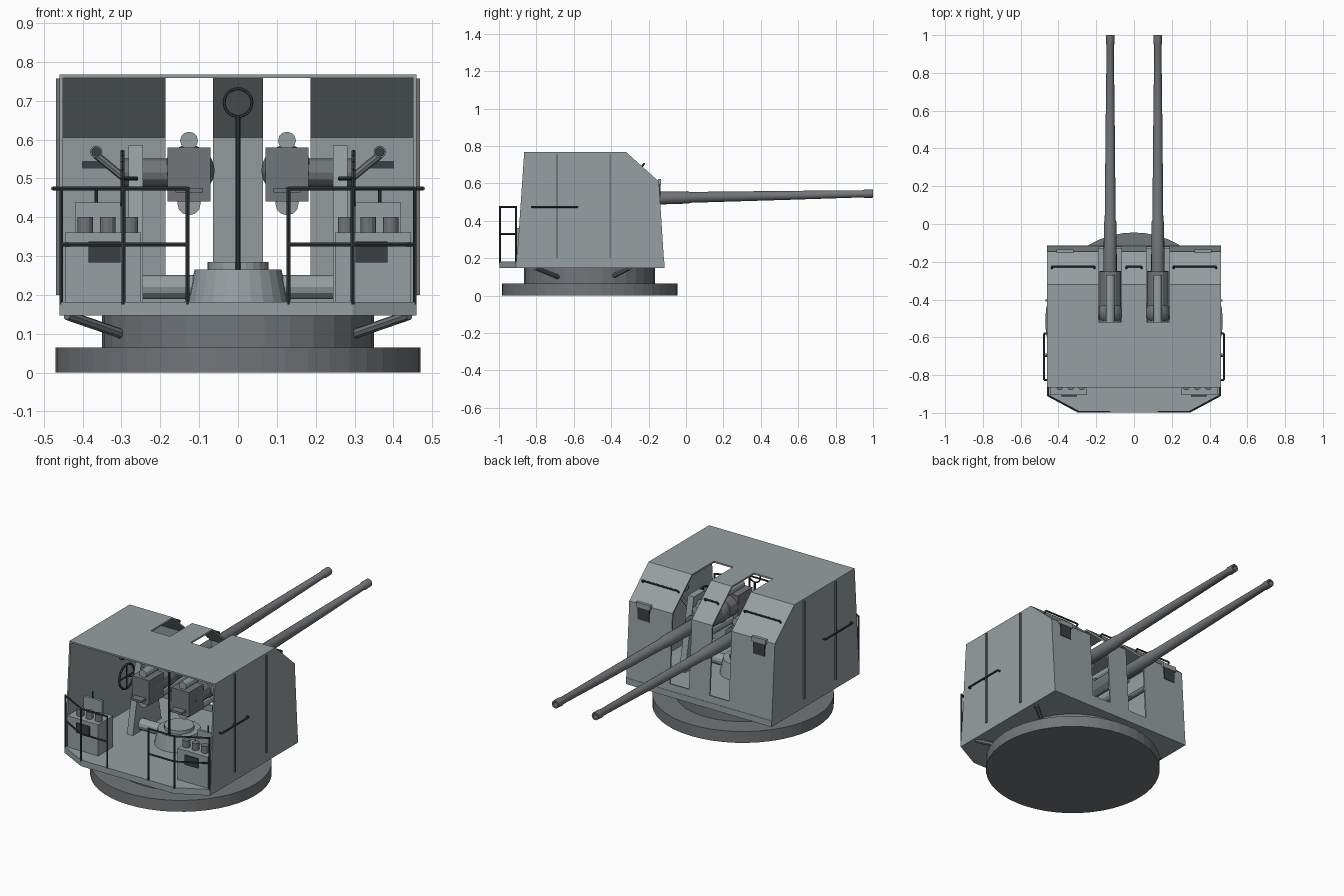
import bpy, bmesh, math
from mathutils import Vector, Matrix

if "Cube" in bpy.data.objects:
    bpy.data.objects.remove(bpy.data.objects["Cube"])


def material(name, rgb):
    m = bpy.data.materials.new(name)
    m.diffuse_color = (*rgb, 1)
    m.use_nodes = True
    m.node_tree.nodes["Principled BSDF"].inputs["Base Color"].default_value = m.diffuse_color
    return m


LIGHT = material("light_grey_paint", (0.31, 0.35, 0.36))
MID = material("gun_grey", (0.17, 0.18, 0.19))
DARK = material("dark_fittings", (0.045, 0.05, 0.055))


def finish(name, bm, mat, smooth=False):
    bmesh.ops.recalc_face_normals(bm, faces=bm.faces)
    me = bpy.data.meshes.new(name)
    bm.to_mesh(me)
    bm.free()
    ob = bpy.data.objects.new(name, me)
    bpy.context.collection.objects.link(ob)
    me.materials.append(mat)
    if smooth:
        bpy.ops.object.select_all(action='DESELECT')
        ob.select_set(True)
        bpy.context.view_layer.objects.active = ob
        bpy.ops.object.shade_smooth_by_angle(angle=math.radians(35))
    return ob


def box(name, lo, hi, mat=LIGHT):
    bm = bmesh.new()
    lo, hi = Vector(lo), Vector(hi)
    bmesh.ops.create_cube(bm, size=1, matrix=Matrix.Translation((lo + hi) / 2) @ Matrix.Diagonal((*(hi - lo), 1)))
    return finish(name, bm, mat)


def add_rod(bm, a, b, r, r2=None, n=8):
    a, b = Vector(a), Vector(b)
    d = b - a
    mtx = Matrix.Translation((a + b) / 2) @ d.to_track_quat('Z', 'Y').to_matrix().to_4x4()
    bmesh.ops.create_cone(bm, cap_ends=True, segments=n, radius1=r, radius2=r if r2 is None else r2,
                          depth=d.length, matrix=mtx)


def rods(name, paths, r, mat=DARK, n=8, r2=None, smooth=False):
    bm = bmesh.new()
    for p in paths:
        for a, b in zip(p, p[1:]):
            add_rod(bm, a, b, r, r2, n)
    return finish(name, bm, mat, smooth)


def prism(name, pts, axis, lo, hi, mat=LIGHT):
    """Extrude a 2D outline along x (pts = y,z) or z (pts = x,y)."""
    bm = bmesh.new()
    put = (lambda p: (lo, *p)) if axis == 'x' else (lambda p: (*p, lo))
    f = bm.faces.new([bm.verts.new(put(p)) for p in pts])
    ex = bmesh.ops.extrude_face_region(bm, geom=[f])
    move = Vector((hi - lo, 0, 0)) if axis == 'x' else Vector((0, 0, hi - lo))
    bmesh.ops.translate(bm, vec=move, verts=[v for v in ex['geom'] if isinstance(v, bmesh.types.BMVert)])
    return finish(name, bm, mat)


def lathe(name, profile, mtx, mat=MID, n=16):
    """Revolve (height, radius) points about z, then place with mtx."""
    bm = bmesh.new()
    vs = [bm.verts.new((r, 0, h)) for h, r in profile]
    es = [bm.edges.new(e) for e in zip(vs, vs[1:])]
    bmesh.ops.spin(bm, geom=vs + es, axis=(0, 0, 1), cent=(0, 0, 0), angle=2 * math.pi, steps=n)
    bmesh.ops.remove_doubles(bm, verts=bm.verts, dist=1e-5)
    bm.transform(mtx)
    return finish(name, bm, mat, True)


def ring(name, centre, r, tube, axis, mat=DARK, n=20):
    c, q = Vector(centre), Vector(axis).to_track_quat('Z', 'Y')
    pts = [c + q @ Vector((r * math.cos(a), r * math.sin(a), 0))
           for a in (2 * math.pi * i / n for i in range(n + 1))]
    return rods(name, [pts], tube, mat, 6)


# Base ring, pedestal and platform
CY = -0.515
rods("base_ring", [[(0, CY, 0), (0, CY, 0.065)]], 0.47, MID, 48)
rods("pedestal", [[(0, CY, 0.06), (0, CY, 0.15)]], 0.35, MID, 32)
prism("platform", [(-0.46, -0.115), (0.46, -0.115), (0.46, -0.91), (0.295, -0.997), (-0.295, -0.997), (-0.46, -0.91)],
      'z', 0.147, 0.182)

# Gun shield: folded sheet with two slots, open at the rear
xs = [-0.46, -0.187, -0.065, 0.065, 0.187, 0.46]
prof = [(-0.865, 0.767), (-0.52, 0.767), (-0.32, 0.767), (-0.145, 0.61), (-0.12, 0.22), (-0.117, 0.18)]
bm = bmesh.new()
grid = [[bm.verts.new((x, *p)) for p in prof] for x in xs]
for i in range(5):
    for j in range(5):
        if not (i in (1, 3) and j in (1, 2, 3)):
            bm.faces.new((grid[i][j], grid[i + 1][j], grid[i + 1][j + 1], grid[i][j + 1]))
for col, x in ((grid[0], -0.46), (grid[-1], 0.46)):
    bm.faces.new(col + [bm.verts.new((x, -0.905, 0.18))])
shield = finish("gun_shield", bm, LIGHT)
roof = max(shield.data.polygons, key=lambda p: p.center.z)
if roof.normal.z < 0:
    shield.data.flip_normals()
sol = shield.modifiers.new("plate", 'SOLIDIFY')
sol.thickness, sol.offset, sol.use_even_offset = 0.009, -1, True

# Grab rails on the sloped plate
for name, a, b in (("left", -0.435, -0.21), ("middle", -0.04, 0.04), ("right", 0.21, 0.435)):
    rods("grab_rail_" + name, [[(a, -0.237, 0.688), (a, -0.224, 0.704), (b, -0.224, 0.704), (b, -0.237, 0.688)]], 0.005)

# Central pivot, cross shaft and ring sight
rods("pivot_housing", [[(0, -0.53, 0.18), (0, -0.53, 0.265)]], 0.13, LIGHT, 24, 0.112)
rods("pivot_cap", [[(0, -0.53, 0.265), (0, -0.53, 0.285)]], 0.078, LIGHT, 24)
rods("cross_shaft", [[(-0.26, -0.52, 0.22), (0.26, -0.52, 0.22)]], 0.031, LIGHT, 12)
rods("sight_post", [[(0, -0.62, 0.262), (0, -0.62, 0.66)]], 0.006)
ring("sight_ring", (0, -0.62, 0.695), 0.036, 0.004, (0, 1, 0))

TILT = math.atan(0.03 / 1.46)
for side, s in (("left", -1), ("right", 1)):
    gx = 0.13 * s * 0.97
    # Barrel with sleeve, muzzle swell and bore, measured from the trunnion
    aim = Matrix.Translation((gx, -0.46, 0.515)) @ Matrix.Rotation(TILT - math.pi / 2, 4, 'X')
    lathe("barrel_" + side, [(-0.1, 0), (-0.1, 0.036), (0.28, 0.035), (0.47, 0.033), (0.48, 0.029), (1.0, 0.024),
                             (1.405, 0.019), (1.415, 0.023), (1.46, 0.022), (1.46, 0.013), (1.4, 0.013), (1.4, 0)], aim)
    # Cradle, recoil cylinders and breech
    rods("cradle_" + side, [[(gx, -0.64, 0.511), (gx, -0.25, 0.519)]], 0.057, MID, 12)
    rods("recuperator_" + side, [[(gx, -0.68, 0.597), (gx, -0.27, 0.597)]], 0.023, LIGHT, 12)
    rods("recoil_cylinder_" + side, [[(gx, -0.68, 0.435), (gx, -0.3, 0.44)]], 0.03, LIGHT, 12)
    box("breech_" + side, (gx - 0.055, -0.7, 0.44), (gx + 0.055, -0.57, 0.58), MID)
    box("breech_tray_" + side, (gx - 0.035, -0.74, 0.463), (gx + 0.035, -0.7, 0.475), MID)
    bm = bmesh.new()
    bmesh.ops.create_uvsphere(bm, u_segments=16, v_segments=10, radius=0.066,
                              matrix=Matrix.Translation((gx, -0.47, 0.52)))
    finish("trunnion_hub_" + side, bm, MID, True)
    rods("trunnion_" + side, [[(gx, -0.47, 0.515), (s * 0.3, -0.47, 0.515)]], 0.036, MID, 12)
    x0, x1 = sorted((s * 0.245, s * 0.282))
    prism("trunnion_bracket_" + side, [(-0.6, 0.18), (-0.34, 0.18), (-0.42, 0.585), (-0.52, 0.585)], 'x', x0, x1)

    # Handwheel on the side of the bracket
    wx, wy, wz = s * 0.297, -0.58, 0.5
    ring("handwheel_" + side, (wx, wy, wz), 0.068, 0.006, (1, 0, 0))
    rods("handwheel_spokes_" + side,
         [[(wx, wy, wz - 0.068), (wx, wy, wz + 0.068)], [(wx, wy - 0.068, wz), (wx, wy + 0.068, wz)],
          [(s * 0.26, wy + 0.03, wz), (wx, wy, wz)]], 0.005)

    # Telescope, its arm and the viewing port
    rods("telescope_" + side, [[(s * 0.365, -0.52, 0.568), (s * 0.365, -0.26, 0.568)]], 0.016, MID, 12)
    rods("telescope_eyepiece_" + side, [[(s * 0.365, -0.535, 0.568), (s * 0.365, -0.52, 0.568)]], 0.012, DARK, 12)
    rods("telescope_arm_" + side, [[(s * 0.365, -0.45, 0.56), (s * 0.28, -0.45, 0.49)]], 0.01, MID)
    box("viewing_port_" + side, (s * 0.365 - 0.036, -0.15, 0.525), (s * 0.365 + 0.036, -0.136, 0.595), DARK)
    box("port_hood_" + side, (s * 0.365 - 0.045, -0.15, 0.595), (s * 0.365 + 0.045, -0.134, 0.622))

    # Control console with dials
    x0, x1 = sorted((s * 0.25, s * 0.445))
    box("console_" + side, (x0, -0.905, 0.18), (x1, -0.77, 0.36))
    x0, x1 = sorted((s * 0.302, s * 0.385))
    box("console_panel_" + side, (x0, -0.913, 0.283), (x1, -0.9, 0.337), DARK)
    rods("console_dials_" + side, [[(s * x, -0.86, 0.355), (s * x, -0.86, 0.4)] for x in (0.277, 0.335, 0.393)],
         0.02, MID, 12)
    x0, x1 = sorted((s * 0.302, s * 0.42))
    box("console_backboard_" + side, (x0, -0.795, 0.35), (x1, -0.78, 0.438))
    rods("console_aerial_" + side, [[(s * 0.365, -0.788, 0.43), (s * 0.365, -0.788, 0.475)]], 0.004)

    # Rear guard rail
    path = [(s * 0.13, -0.994), (s * 0.295, -0.994), (s * 0.455, -0.908)]
    rods("guard_rail_" + side, [[(*p, z) for p in path] for z in (0.33, 0.474)]
         + [[(*p, 0.175), (*p, 0.478)] for p in path], 0.005)

    # Side seams and handrail
    for i, y in enumerate((-0.69, -0.405)):
        x0, x1 = sorted((s * 0.457, s * 0.468))
        box(f"side_seam_{side}_{i + 1}", (x0, y - 0.005, 0.2), (x1, y + 0.005, 0.757), MID)
    rods("side_handrail_" + side, [[(s * 0.455, -0.825, 0.474), (s * 0.476, -0.825, 0.474), (s * 0.476, -0.58, 0.474),
                                    (s * 0.455, -0.58, 0.474)], [(s * 0.455, -0.7, 0.474), (s * 0.476, -0.7, 0.474)]], 0.005)

    # Struts under the platform
    rods("platform_struts_" + side, [[(s * 0.295, -0.68, 0.098), (s * 0.44, -0.805, 0.148)],
                                     [(s * 0.295, -0.40, 0.098), (s * 0.44, -0.30, 0.148)]], 0.013, MID)
